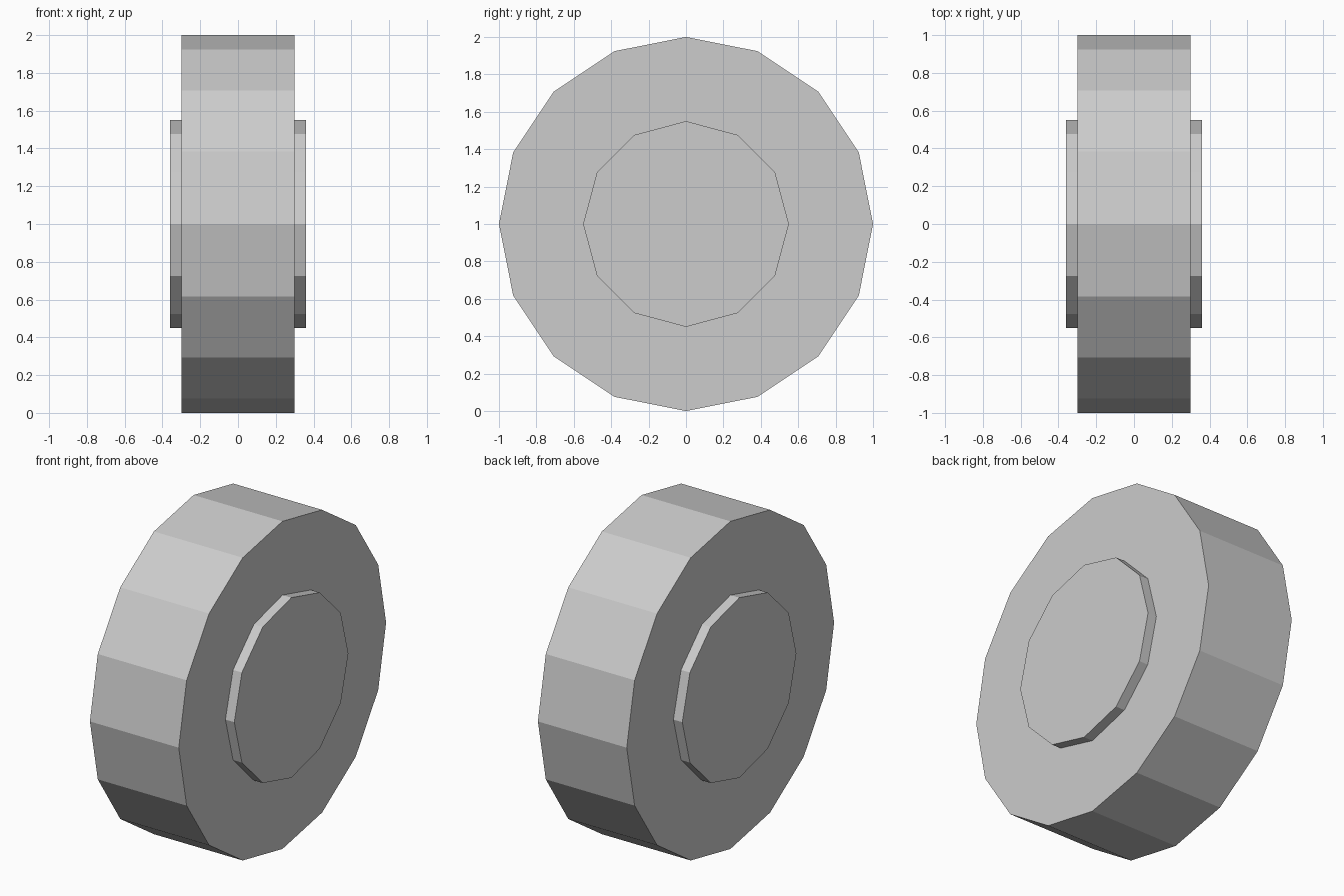
import bpy
import math

if "Cube" in bpy.data.objects:
    bpy.data.objects.remove(bpy.data.objects["Cube"])

grey = bpy.data.materials.new("plain_grey")
grey.diffuse_color = (0.604, 0.604, 0.604, 1.0)
grey.use_nodes = True
grey.node_tree.nodes["Principled BSDF"].inputs["Base Color"].default_value = grey.diffuse_color


def disc(name, sides, radius, width):
    """Flat-shaded cylinder lying along x, with a corner at the top."""
    bpy.ops.mesh.primitive_cylinder_add(
        vertices=sides, radius=radius, depth=width,
        location=(0, 0, 1), rotation=(0, math.pi / 2, 0))
    obj = bpy.context.object
    obj.name = name
    obj.data.materials.append(grey)
    return obj


# Wide outer tyre
disc("tyre", 16, 1.0, 0.6)

# Hub running through the tyre, standing proud on both sides
disc("hub", 12, 0.55, 0.72)
